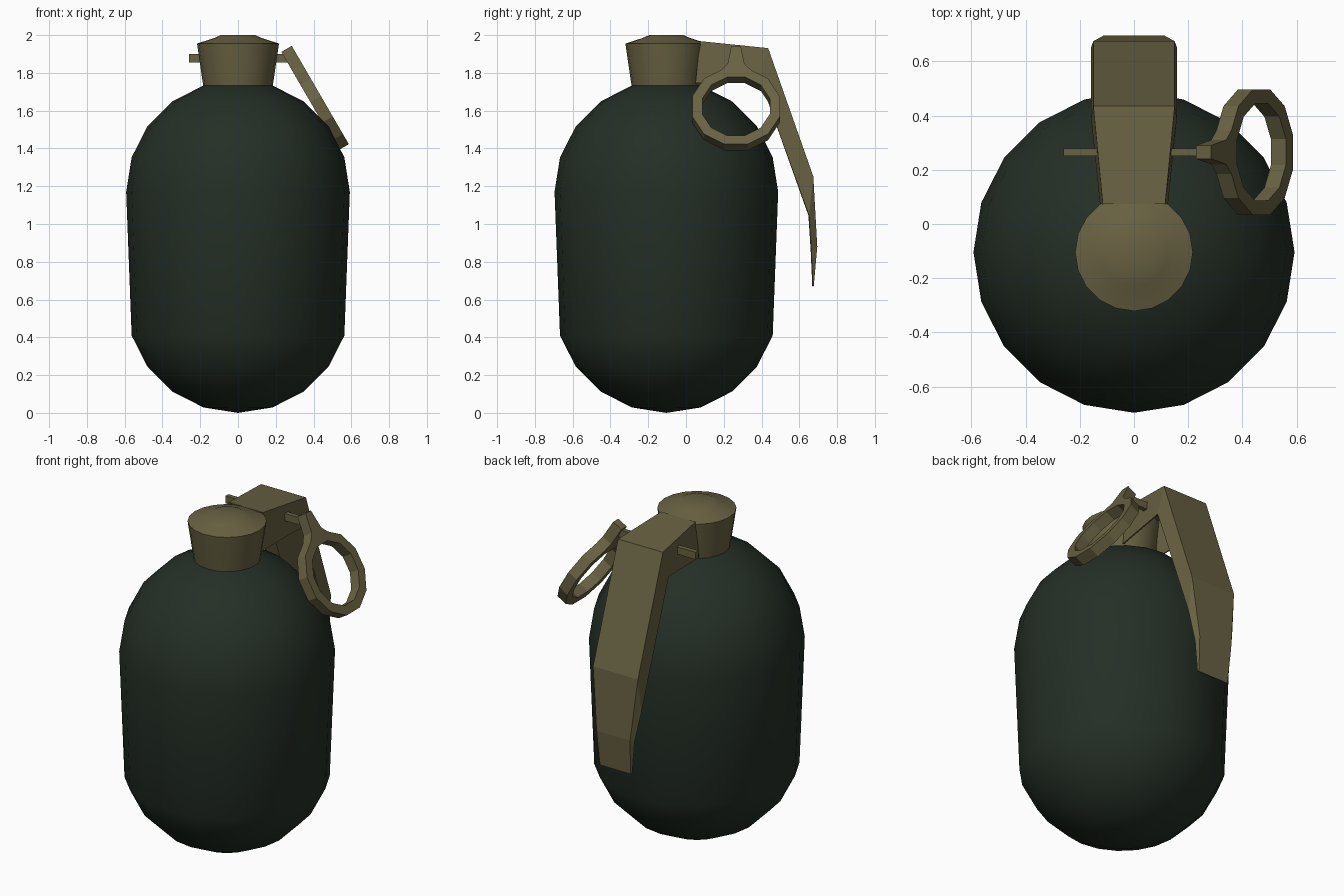
import bpy, bmesh, math
from mathutils import Vector

if "Cube" in bpy.data.objects:
    bpy.data.objects.remove(bpy.data.objects["Cube"])


def material(name, rgb):
    m = bpy.data.materials.new(name)
    m.diffuse_color = (*rgb, 1)
    m.use_nodes = True
    m.node_tree.nodes["Principled BSDF"].inputs["Base Color"].default_value = m.diffuse_color
    return m


GREEN = material("dark green paint", (0.0178, 0.0285, 0.0192))
OLIVE = material("olive metal", (0.138, 0.12, 0.054))
AXIS_Y = -0.104


def finish(name, bm, mat, smooth=None, normals=True):
    bmesh.ops.remove_doubles(bm, verts=bm.verts, dist=1e-5)
    if normals:
        bmesh.ops.recalc_face_normals(bm, faces=bm.faces)
    me = bpy.data.meshes.new(name)
    bm.to_mesh(me)
    bm.free()
    me.materials.append(mat)
    ob = bpy.data.objects.new(name, me)
    bpy.context.collection.objects.link(ob)
    if smooth:
        bpy.ops.object.select_all(action='DESELECT')
        ob.select_set(True)
        bpy.context.view_layer.objects.active = ob
        bpy.ops.object.shade_smooth_by_angle(angle=math.radians(smooth))
    return ob


def skin(bm, sections, closed=True, caps=False):
    """Join cross-sections (lists of points) with quads."""
    rows = [[bm.verts.new(p) for p in s] for s in sections]
    n = len(rows[0])
    for a, b in zip(rows, rows[1:]):
        for j in range(n if closed else n - 1):
            k = (j + 1) % n
            bm.faces.new((a[j], a[k], b[k], b[j]))
    if caps:
        bm.faces.new(rows[0])
        bm.faces.new(rows[-1])


def lathe(name, profile, mat, smooth, n=20):
    bm = bmesh.new()
    skin(bm, [[(r * math.cos(2 * math.pi * i / n),
                AXIS_Y + r * math.sin(2 * math.pi * i / n), z) for i in range(n)]
              for r, z in profile])
    return finish(name, bm, mat, smooth)


# Body: a sphere stretched between its lower ring and its equator
R = 0.592
arc = [math.radians(a) for a in range(-90, 91, 18)]
profile = [(R * math.cos(a), R + R * math.sin(a)) for a in arc if a < -0.1]
profile += [(R * math.cos(a), 1.17 + R * math.sin(a)) for a in arc if a > -0.1]
lathe("body", profile, GREEN, 40)

# Fuse cap with a low stepped dome
lathe("fuse_cap", [(0, 1.66), (0.172, 1.66), (0.184, 1.73), (0.217, 1.955),
                   (0.125, 1.985), (0.09, 2.0), (0, 2.0)], OLIVE, 30)

# Safety lever: bent channel; outer y, z, half width, then flange edge y, z
bends = [(0.074, 1.968, 0.115, 0.05, 1.745),
         (0.435, 1.931, 0.15, 0.39, 1.77),
         (0.674, 1.252, 0.15, 0.652, 1.045),
         (0.695, 0.88, 0.112, 0.664, 0.86),
         (0.676, 0.668, 0.102, 0.672, 0.669)]
bm = bmesh.new()
skin(bm, [[(-w - 0.008, yi, zi), (-w, y, z), (w, y, z), (w + 0.008, yi, zi)]
          for y, z, w, yi, zi in bends], closed=False)
lever = finish("safety_lever", bm, OLIVE, normals=False)
lever.modifiers.new("sheet", 'SOLIDIFY').thickness = 0.008

# Pin through the lever
bm = bmesh.new()
skin(bm, [[(x, 0.265 + sy * 0.014, 1.878 + sz * 0.022)
           for sy, sz in ((-1, -1), (1, -1), (1, 1), (-1, 1))]
          for x in (-0.26, 0.275)], caps=True)
finish("safety_pin", bm, OLIVE)

# Pull ring and tab lie in a plane that slopes down and outward
DOWN = Vector((0.502, 0, -0.865))
SIDE = Vector((0, 1, 0))
NORMAL = Vector((0.865, 0, 0.502))
TOP = Vector((0.257, 0.265, 1.927))


def on_plane(t, s, h):
    return TOP + DOWN * t + SIDE * s + NORMAL * h


N, T = 12, 0.032
bm = bmesh.new()
loops = []
for i in range(N + 1):
    a = 2 * math.pi * (i + 0.5) / N
    loops.append([on_plane(0.37 + r * math.cos(a), r * math.sin(a), h)
                  for r, h in ((0.24, -T), (0.24, T), (0.185, T), (0.185, -T))])
skin(bm, loops)
finish("pull_ring", bm, OLIVE)

bm = bmesh.new()
skin(bm, [[on_plane(t, s * w, s2 * T)
           for s, s2 in ((-1, -1), (1, -1), (1, 1), (-1, 1))]
          for t, w in ((0, 0.025), (0.11, 0.045), (0.17, 0.1))], caps=True)
finish("ring_tab", bm, OLIVE)
